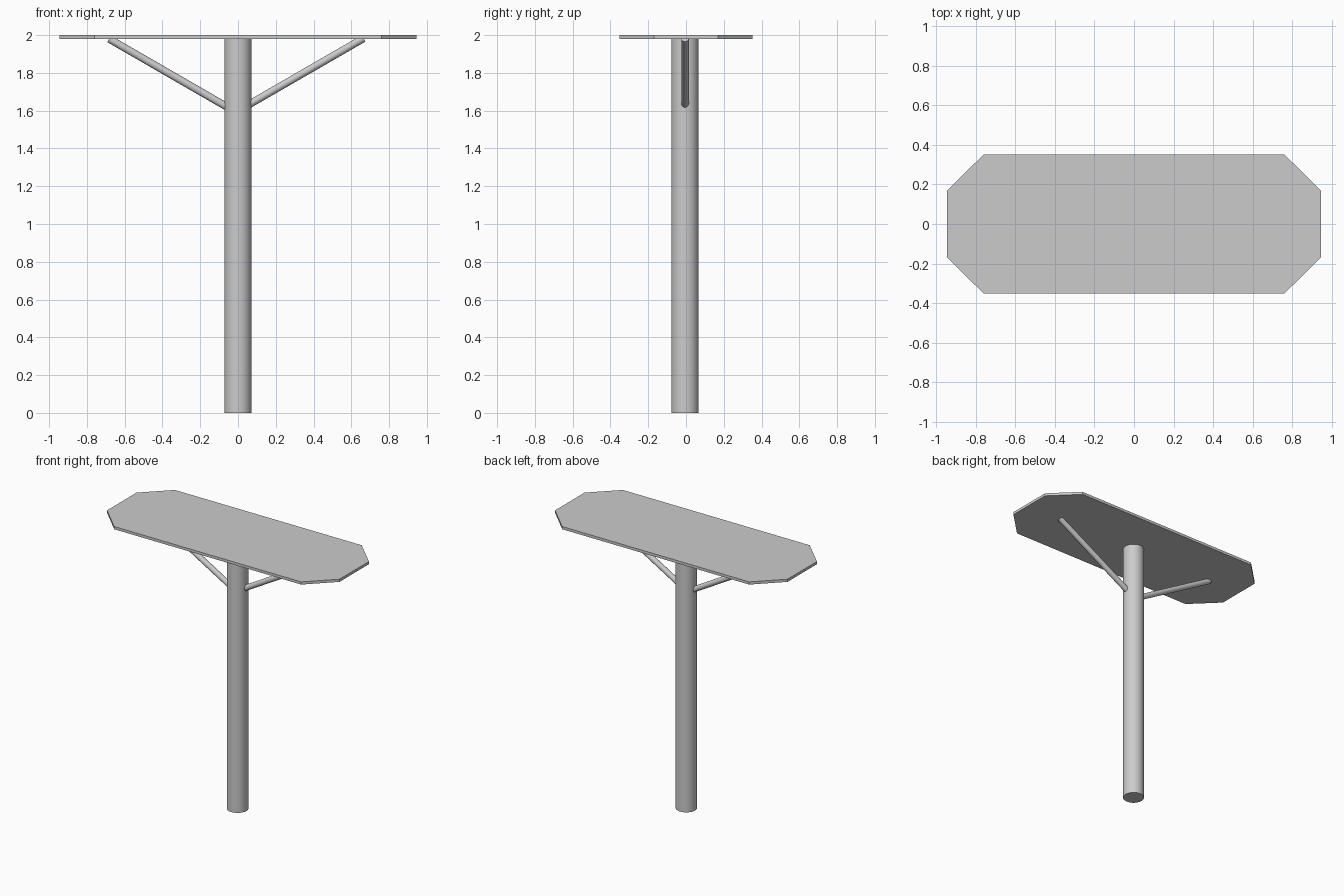
import bpy, bmesh, math
from mathutils import Vector

if "Cube" in bpy.data.objects:
    bpy.data.objects.remove(bpy.data.objects["Cube"])

Y_POST = -0.005


def smooth(ob):
    bpy.ops.object.select_all(action='DESELECT')
    ob.select_set(True)
    bpy.context.view_layer.objects.active = ob
    bpy.ops.object.shade_smooth_by_angle(angle=math.radians(35))


def rod(name, a, b, radius, sides):
    a, b = Vector(a), Vector(b)
    bpy.ops.mesh.primitive_cylinder_add(vertices=sides, radius=radius,
                                        depth=(b - a).length, location=(a + b) / 2)
    ob = bpy.context.object
    ob.name = name
    ob.rotation_euler = (b - a).to_track_quat('Z', 'Y').to_euler()
    smooth(ob)
    return ob


# Table top: rectangle with cut corners, extruded
outline = [(0.945, 0.17), (0.76, 0.352), (-0.76, 0.352), (-0.945, 0.17),
           (-0.945, -0.17), (-0.76, -0.352), (0.76, -0.352), (0.945, -0.17)]
bm = bmesh.new()
face = bm.faces.new([bm.verts.new((x, y, 1.98)) for x, y in outline])
ext = bmesh.ops.extrude_face_region(bm, geom=[face])
bmesh.ops.translate(bm, vec=(0, 0, 0.02),
                    verts=[v for v in ext['geom'] if isinstance(v, bmesh.types.BMVert)])
bmesh.ops.recalc_face_normals(bm, faces=bm.faces)
mesh = bpy.data.meshes.new("top_panel")
bm.to_mesh(mesh)
bm.free()
bpy.context.collection.objects.link(bpy.data.objects.new("top_panel", mesh))

# Central post
rod("post", (0, Y_POST, 0), (0, Y_POST, 1.985), 0.072, 48)

# Diagonal braces at 30 degrees
for name, end_x, end_z, side in (("right_brace", 0.665, 1.983, 1), ("left_brace", -0.682, 1.98, -1)):
    run = abs(end_x) - 0.05
    rod(name, (side * 0.05, Y_POST, end_z - run * math.tan(math.radians(30))),
        (end_x, Y_POST, end_z), 0.02, 32)
